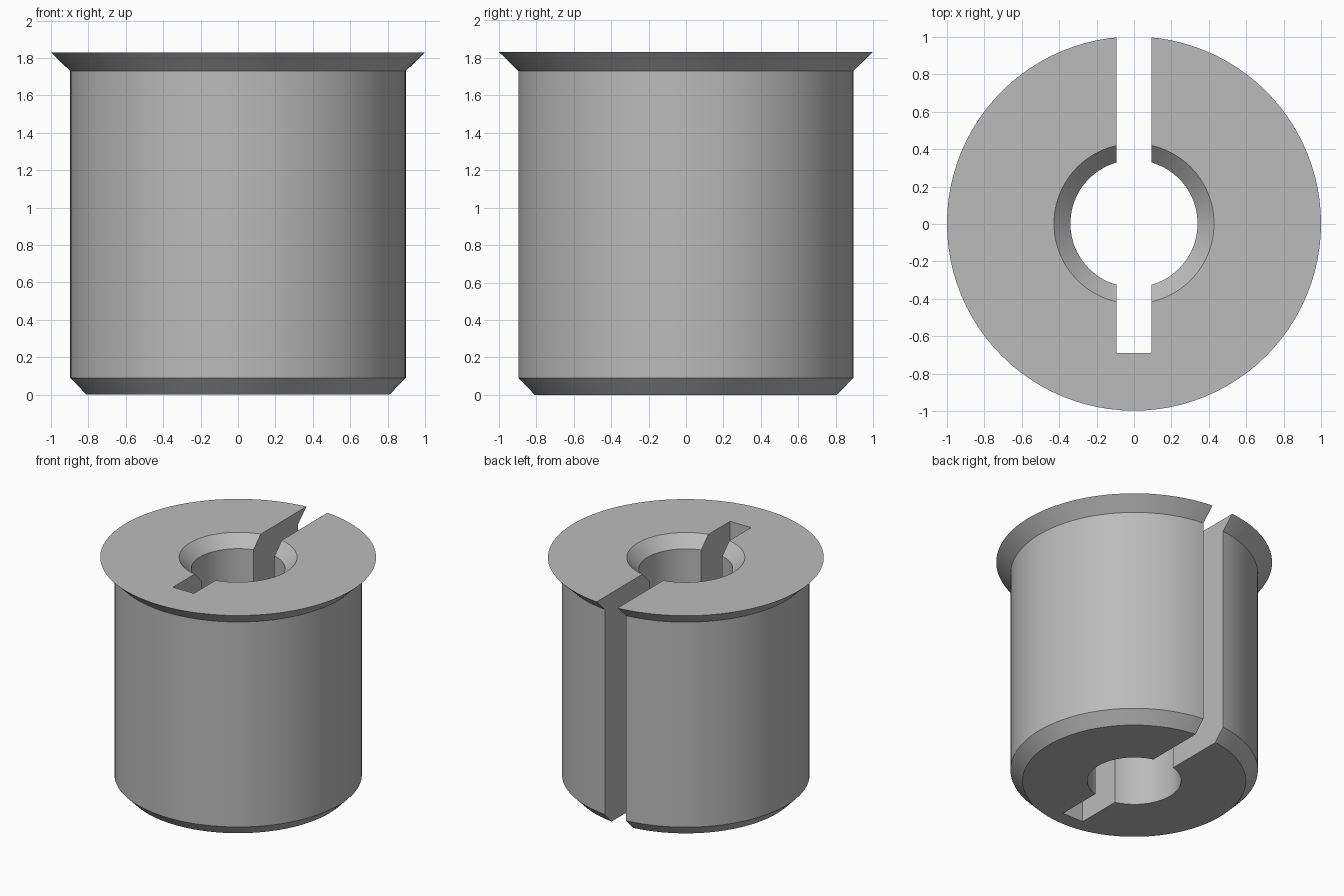
import bpy
import bmesh
import math
from mathutils import Matrix, Vector

default = bpy.data.objects.get("Cube")
if default:
    bpy.data.objects.remove(default, do_unlink=True)

SEGMENTS = 96
HEIGHT = 1.83
SHIFT_Y = 0.002
SLOT_HALF = 0.093
SLOT_FRONT = -0.69

grey = bpy.data.materials.new("plain grey")
grey.use_nodes = True
colour = (0.5, 0.5, 0.5, 1)
grey.diffuse_color = colour
grey.node_tree.nodes["Principled BSDF"].inputs["Base Color"].default_value = colour


def make_object(name, bm):
    bmesh.ops.recalc_face_normals(bm, faces=bm.faces[:])
    mesh = bpy.data.meshes.new(name)
    bm.to_mesh(mesh)
    bm.free()
    mesh.materials.append(grey)
    obj = bpy.data.objects.new(name, mesh)
    bpy.context.collection.objects.link(obj)
    return obj


# Turned bushing: bevelled foot, straight wall, flared rim, countersunk bore
profile = [(0.34, 0), (0.81, 0), (0.897, 0.09), (0.897, 1.73),
           (1, HEIGHT), (0.428, HEIGHT), (0.34, HEIGHT - 0.09)]
bm = bmesh.new()
verts = [bm.verts.new((r, 0, z)) for r, z in profile]
edges = [bm.edges.new((v, verts[(i + 1) % len(verts)])) for i, v in enumerate(verts)]
bmesh.ops.spin(bm, geom=verts + edges, cent=(0, 0, 0), axis=(0, 0, 1),
               angle=math.tau, steps=SEGMENTS)
bmesh.ops.remove_doubles(bm, verts=bm.verts[:], dist=0.0001)
bmesh.ops.translate(bm, verts=bm.verts[:], vec=(0, SHIFT_Y, 0))
bushing = make_object("slotted_bushing", bm)

# Slot cutter: open at the back, closed near the front wall
bm = bmesh.new()
back = 1.3
centre = Vector((0, (SLOT_FRONT + back) / 2, HEIGHT / 2))
size = Vector((2 * SLOT_HALF, back - SLOT_FRONT, HEIGHT + 1))
bmesh.ops.create_cube(bm, size=1,
                      matrix=Matrix.Translation(centre) @ Matrix.Diagonal(size).to_4x4())
cutter = make_object("slot_cutter", bm)
cutter.hide_render = True

slot = bushing.modifiers.new("slot", "BOOLEAN")
slot.operation = "DIFFERENCE"
slot.solver = "EXACT"
slot.object = cutter

# Bake the cut, then smooth the round walls and keep the rims crisp
bpy.ops.object.select_all(action="DESELECT")
bushing.select_set(True)
bpy.context.view_layer.objects.active = bushing
bpy.ops.object.modifier_apply(modifier=slot.name)
bpy.data.objects.remove(cutter, do_unlink=True)
bpy.ops.object.shade_smooth_by_angle(angle=math.radians(30))
